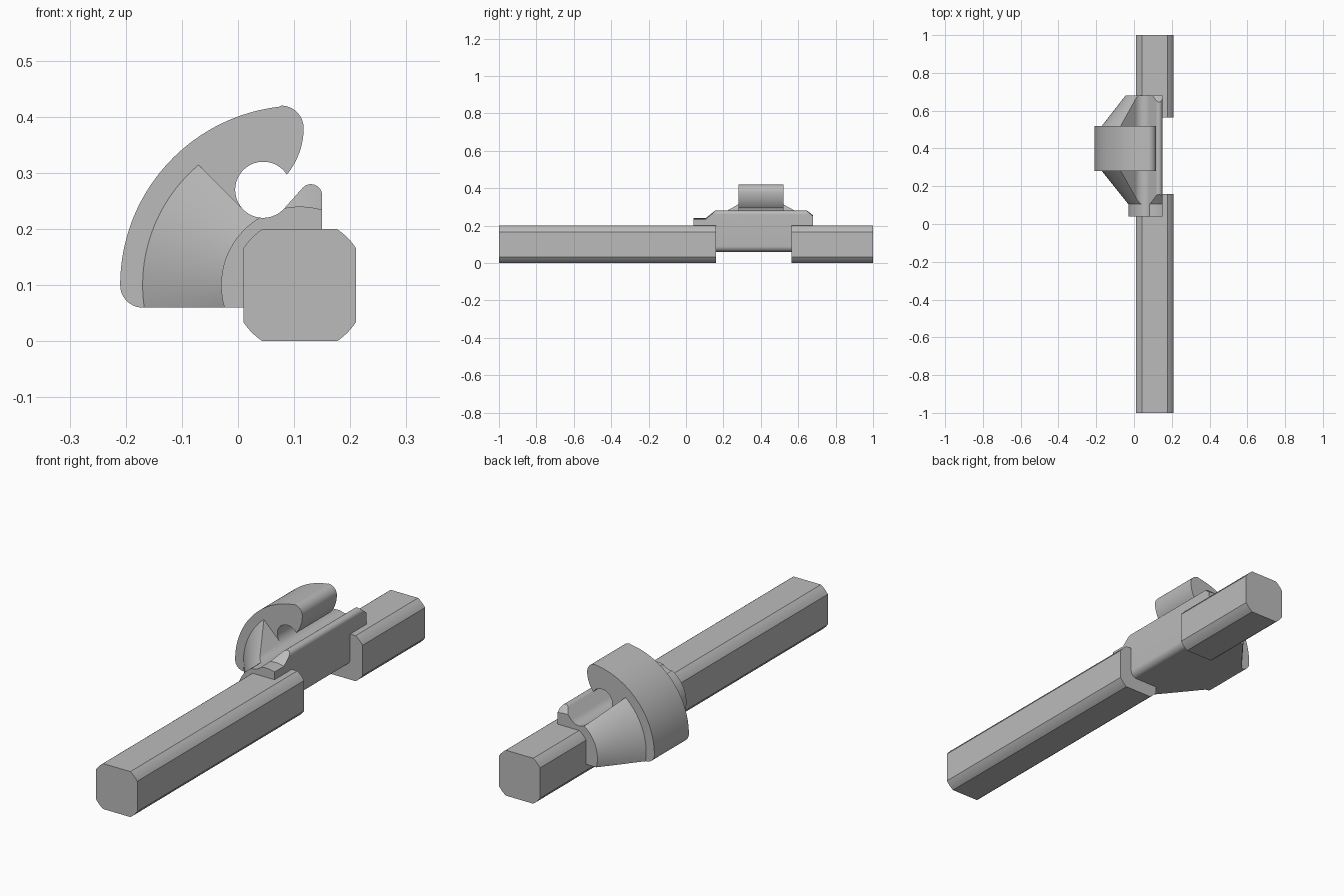
import bpy, bmesh
from math import sin, cos, radians, pi

if "Cube" in bpy.data.objects:
    bpy.data.objects.remove(bpy.data.objects["Cube"])

grey = bpy.data.materials.new("plain_grey")
grey.use_nodes = True
colour = (0.5, 0.5, 0.5, 1)
grey.diffuse_color = colour
grey.node_tree.nodes["Principled BSDF"].inputs["Base Color"].default_value = colour

AXIS = (0.11, 0.10)      # x, z of the bar axis
HOLE = (0.045, 0.27)     # x, z of the round seat
FLOOR = 0.06             # underside of the clip


def arc(centre, r, start, end, n=16):
    """Points of an arc in the x-z plane, angles in degrees."""
    angles = [radians(start + (end - start) * i / n) for i in range(n + 1)]
    return [(centre[0] + r * cos(a), centre[1] + r * sin(a)) for a in angles]


def finish(name, bm):
    bmesh.ops.remove_doubles(bm, verts=bm.verts, dist=1e-5)
    bmesh.ops.recalc_face_normals(bm, faces=bm.faces)
    mesh = bpy.data.meshes.new(name)
    bm.to_mesh(mesh)
    bm.free()
    mesh.materials.append(grey)
    obj = bpy.data.objects.new(name, mesh)
    bpy.context.collection.objects.link(obj)
    return obj


def prism(name, outline, y0, y1):
    """Extrude an x-z outline along y."""
    bm = bmesh.new()
    face = bm.faces.new([bm.verts.new((x, y0, z)) for x, z in outline])
    out = bmesh.ops.extrude_face_region(bm, geom=[face])
    verts = [g for g in out["geom"] if isinstance(g, bmesh.types.BMVert)]
    bmesh.ops.translate(bm, verts=verts, vec=(0, y1 - y0, 0))
    return finish(name, bm)


def turned(name, stations, n=128):
    """Solid of revolution about the bar axis from (y, radius) stations."""
    bm = bmesh.new()
    rings = [[bm.verts.new((x, y, z)) for x, z in arc(AXIS, r, 0, 360, n)[:-1]]
             for y, r in stations]
    for a, b in zip(rings, rings[1:]):
        for i in range(n):
            j = (i + 1) % n
            bm.faces.new((a[i], a[j], b[j], b[i]))
    bm.faces.new(rings[0])
    bm.faces.new(rings[-1])
    return finish(name, bm)


def smooth(obj):
    bpy.ops.object.select_all(action="DESELECT")
    obj.select_set(True)
    bpy.context.view_layer.objects.active = obj
    bpy.ops.object.shade_smooth_by_angle(angle=radians(30))


# Bar: square section with corners rounded about its axis
bar_outline = []
for quarter in range(4):
    bar_outline += arc(AXIS, 0.12, 90 * quarter + 33.6, 90 * quarter + 56.4, 6)
front_bar = prism("front_bar", bar_outline, -1, 0.16)
rear_bar = prism("rear_bar", bar_outline, 0.565, 1)

# Clip body: coned solid trimmed to a seat, a ridge and a flat underside
clip_body = turned("clip_body", [(0.04, 0.14), (0.105, 0.14), (0.28, 0.28),
                                 (0.52, 0.28), (0.68, 0.155)])
trim_outline = (arc(HOLE, 0.05, 225, 318.2)
                + arc((0.13, 0.26), 0.02, 138.2, 0)
                + arc((0.12, FLOOR + 0.03), 0.03, 0, -90, 8)
                + [(-0.3, FLOOR), (-0.3, 0.545)])
trim = prism("trim_helper", trim_outline, -0.1, 0.8)
trim.hide_render = True
mod = clip_body.modifiers.new("trim", "BOOLEAN")
mod.operation, mod.solver, mod.object = "INTERSECT", "EXACT", trim
bpy.context.view_layer.objects.active = clip_body
bpy.ops.object.modifier_apply(modifier=mod.name)
bpy.data.objects.remove(trim)

# Hook: curved arm over the seat
hook_outline = (arc((-0.17, FLOOR + 0.04), 0.04, 270, 180, 10)
                + arc(AXIS, 0.32, 180, 96.7, 40)[1:]
                + arc((0.077, 0.38), 0.04, 96.7, 0, 14)[1:]
                + arc((-0.013, 0.38), 0.13, 0, -39.5, 10)[1:]
                + arc(HOLE, 0.05, 32.7, 225, 32)
                + [(-0.16, FLOOR)])
hook = prism("hook", hook_outline, 0.28, 0.52)

for part in (front_bar, rear_bar, clip_body, hook):
    smooth(part)
